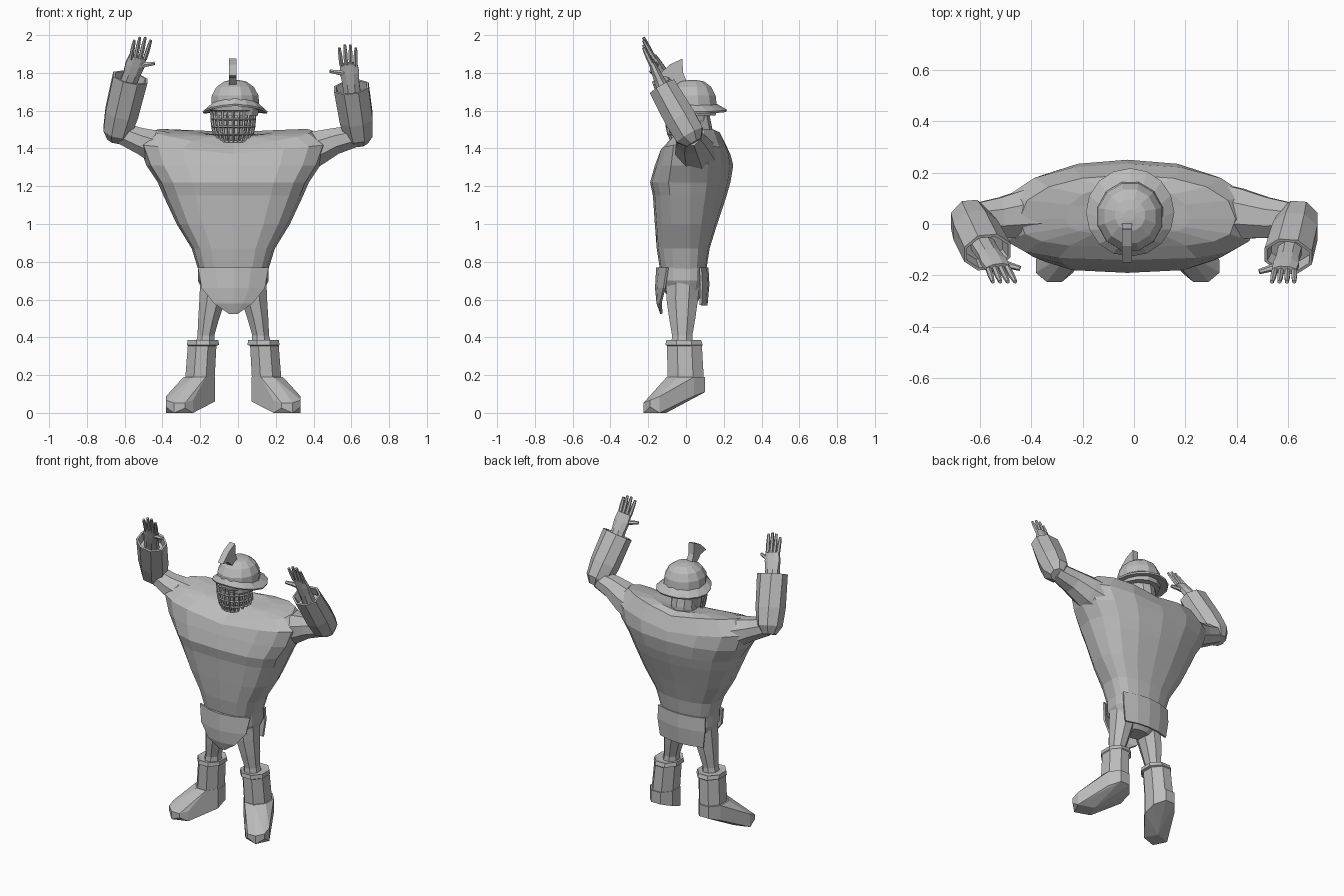
import bpy, bmesh, math
from mathutils import Vector

cube = bpy.data.objects.get("Cube")
if cube:
    bpy.data.objects.remove(cube)

clay = bpy.data.materials.new("plain_grey")
clay.use_nodes = True
GREY = (0.5, 0.5, 0.5, 1)
clay.diffuse_color = GREY
clay.node_tree.nodes["Principled BSDF"].inputs["Base Color"].default_value = GREY

OX = -0.025  # the body stands slightly off the centre line


def finish(name, bm):
    bmesh.ops.recalc_face_normals(bm, faces=bm.faces)
    mesh = bpy.data.meshes.new(name)
    bm.to_mesh(mesh)
    bm.free()
    mesh.materials.append(clay)
    ob = bpy.data.objects.new(name, mesh)
    bpy.context.collection.objects.link(ob)
    return ob


def loft(name, rings, closed=True):
    """Skin a list of point rings; closed rings get end caps."""
    bm = bmesh.new()
    rows = [[bm.verts.new(p) for p in ring] for ring in rings]
    n = len(rows[0])
    for a, b in zip(rows, rows[1:]):
        for i in range(n if closed else n - 1):
            j = (i + 1) % n
            bm.faces.new((a[i], a[j], b[j], b[i]))
    if closed:
        bm.faces.new(rows[0])
        bm.faces.new(rows[-1])
    return finish(name, bm)


def tube(name, axis, stations, sides=8, across=(1, 0, 0)):
    """Stations are (centre, radius across, radius in depth)."""
    d = Vector(axis).normalized()
    u = Vector(across)
    u = (u - d * u.dot(d)).normalized()
    v = d.cross(u)
    rings = []
    for centre, ru, rv in stations:
        ring = []
        for i in range(sides):
            a = math.tau * (i + 0.5) / sides
            ring.append(Vector(centre) + u * ru * math.cos(a) + v * rv * math.sin(a))
        rings.append(ring)
    return loft(name, rings)


def body_ring(z, half, front, back, rise=0.0, tilt=0.0, mid=0.02, sides=16):
    """Ring with a flatter front; the sides may rise and the back tilt up."""
    ring = []
    for i in range(sides):
        a = math.tau * i / sides
        c, s = math.cos(a), math.sin(a)
        e = 0.65 if s < 0 else 0.9
        x = math.copysign(abs(c) ** e, c)
        y = mid + math.copysign(abs(s) ** e, s) * (mid - front if s < 0 else back - mid)
        ring.append((OX + half * x, y, z + rise * abs(x) + tilt * y))
    return ring


# Torso, hips and neck
loft("torso", [body_ring(*r) for r in (
    (0.74, 0.18, -0.135, 0.105), (0.87, 0.22, -0.155, 0.125),
    (1.0, 0.30, -0.165, 0.165), (1.15, 0.37, -0.175, 0.215),
    (1.22, 0.40, -0.19, 0.235), (1.31, 0.46, -0.165, 0.25),
    (1.37, 0.50, -0.14, 0.235, 0.05), (1.42, 0.42, -0.09, 0.19, 0.07, 0.2),
    (1.45, 0.24, -0.04, 0.15, 0.03, 0.2), (1.47, 0.08, 0.0, 0.1))])
loft("hips", [body_ring(*r) for r in (
    (0.77, 0.187, -0.148, 0.115), (0.70, 0.187, -0.145, 0.11),
    (0.62, 0.15, -0.10, 0.08), (0.57, 0.06, -0.06, 0.05))])
tube("neck", (0, 0, 1), [((OX, 0.05, 1.38), 0.10, 0.09), ((OX, 0.06, 1.5), 0.08, 0.08),
                         ((OX, 0.04, 1.6), 0.08, 0.08)], 10)


# Cloth flaps hanging from the belt
def flap(name, rows, bend):
    grid = [[(OX + hw * t / 2, y + bend * (hw * t / 2) ** 2, z) for t in range(-2, 3)]
            for z, hw, y in rows]
    ob = loft(name, grid, closed=False)
    mod = ob.modifiers.new("thickness", "SOLIDIFY")
    mod.thickness = 0.012
    mod.offset = 0


flap("front_flap", ((0.77, 0.185, -0.152), (0.66, 0.165, -0.158),
                    (0.58, 0.10, -0.15), (0.525, 0.02, -0.13)), 1.6)
flap("back_flap", ((0.77, 0.175, 0.113), (0.68, 0.175, 0.118), (0.57, 0.16, 0.108)), -1.2)

# Legs and boots
for side, label in ((1, "left"), (-1, "right")):
    def at(x, y, z):
        return (OX + side * x, y, z)

    tube(label + "_leg", (0, 0, 1), [
        (at(0.095, -0.015, 0.74), 0.085, 0.10), (at(0.11, -0.02, 0.6), 0.075, 0.09),
        (at(0.13, -0.02, 0.5), 0.06, 0.075), (at(0.145, -0.02, 0.41), 0.048, 0.058),
        (at(0.15, -0.02, 0.34), 0.06, 0.065)])
    tube(label + "_boot_shaft", (0, 0, 1), [
        (at(0.18, 0.0, 0.13), 0.085, 0.105), (at(0.165, -0.008, 0.355), 0.082, 0.10),
        (at(0.16, -0.01, 0.36), 0.092, 0.107), (at(0.16, -0.012, 0.385), 0.088, 0.10),
        (at(0.16, -0.012, 0.38), 0.068, 0.078)])
    # Foot: hull around the heel, instep and toe, with a sole sloping to the toe
    bm = bmesh.new()
    for i in range(8):
        a = math.tau * (i + 0.5) / 8
        x, y = 0.18 + 0.09 * math.cos(a), 0.11 * math.sin(a)
        bm.verts.new(at(x, y, 0.075 + 0.35 * y))
        bm.verts.new(at(x, y, 0.19))
        x, y = 0.285 + 0.078 * math.cos(a), -0.165 + 0.065 * math.sin(a)
        bm.verts.new(at(x, y, max(0, 0.03 + 0.2 * (y + 0.2))) if i % 2 else at(x, y, 0.0))
        bm.verts.new(at(x, y, 0.055 + 0.4 * (y + 0.22)))
    hull = bmesh.ops.convex_hull(bm, input=bm.verts)
    loose = [v for v in set(hull["geom_interior"] + hull["geom_unused"])
             if isinstance(v, bmesh.types.BMVert)]
    bmesh.ops.delete(bm, geom=loose, context="VERTS")
    bmesh.ops.dissolve_limit(bm, angle_limit=math.radians(4), verts=bm.verts, edges=bm.edges)
    finish(label + "_foot", bm)

# Raised arms: the two forearms are posed differently
POSES = (
    ("left", 1, (0.64, 0.02, 1.47), (0.60, -0.125, 1.725), (0.585, -0.18, 1.85), (0.58, -0.225, 1.95)),
    ("right", -1, (-0.64, 0.02, 1.49), (-0.57, -0.11, 1.775), (-0.53, -0.17, 1.885), (-0.505, -0.225, 1.99)),
)
for label, side, elbow, cuff, knuckle, tip in POSES:
    elbow, cuff, knuckle, tip = map(Vector, (elbow, cuff, knuckle, tip))
    tube(label + "_upper_arm", (side, 0, 0.2), [
        ((side * 0.32, 0.05, 1.37), 0.12, 0.12), ((side * 0.42, 0.04, 1.40), 0.10, 0.105),
        ((side * 0.52, 0.025, 1.44), 0.075, 0.085), (elbow, 0.06, 0.06)], 8, (0, 0, 1))

    # Forearm sleeve with an open cuff
    axis = cuff - elbow
    tube(label + "_sleeve", axis, [
        (elbow - axis * 0.16, 0.045, 0.045), (elbow, 0.08, 0.085),
        (elbow + axis * 0.35, 0.095, 0.09), (cuff, 0.10, 0.08),
        (cuff, 0.088, 0.068), (cuff - axis * 0.2, 0.08, 0.06)])

    # Hand with four fingers and an inward thumb
    reach = tip - cuff
    palm = knuckle - cuff
    tube(label + "_palm", reach, [
        (cuff - palm * 0.5, 0.05, 0.04), (cuff + palm * 0.2, 0.048, 0.032),
        (cuff + palm * 0.6, 0.055, 0.026), (knuckle, 0.05, 0.018)])
    for i in range(4):
        spread = i - 1.5
        base = knuckle + Vector((spread * 0.025, 0, -0.01))
        end = tip + Vector((spread * 0.029, 0, -0.008 * spread * spread))
        tube(f"{label}_finger_{i + 1}", end - base, [
            (base, 0.012, 0.014), (base.lerp(end, 0.55), 0.012, 0.012), (end, 0.008, 0.008)], 6)
    root = cuff + palm * 0.55
    thumb = Vector((-side * 0.105, -0.03, 0.015))
    tube(label + "_thumb", thumb, [
        (root, 0.022, 0.022), (root + thumb * 0.55, 0.014, 0.014), (root + thumb, 0.01, 0.01)],
        6, (0, 0, 1))

# Head under the helmet
tube("head", (0, 0, 1), [((OX, y, z), r, r) for z, y, r in (
    (1.43, 0.0, 0.05), (1.48, 0.01, 0.085), (1.55, 0.02, 0.10), (1.64, 0.02, 0.105))], 12)

# Helmet crown and the brim flaring to the back
HX = -0.015
tube("helmet_crown", (0, 0, 1), [((HX, y, z), r, r * 1.05) for z, y, r in (
    (1.575, 0.03, 0.125), (1.62, 0.03, 0.132), (1.68, 0.027, 0.128),
    (1.725, 0.03, 0.103), (1.755, 0.035, 0.06), (1.762, 0.035, 0.02))], 12)


def brim_ring(radius, y0, z0):
    ring = []
    for i in range(16):
        a = math.tau * i / 16
        x, y = radius * math.cos(a), radius * math.sin(a)
        lift = 0.03 * max(0, -math.sin(a)) - 0.01 * abs(math.cos(a))
        ring.append((HX + x, y0 + y, z0 + lift))
    return ring


loft("helmet_brim", [brim_ring(0.12, 0.03, 1.645), brim_ring(0.135, 0.03, 1.635),
                     brim_ring(0.172, 0.045, 1.605), brim_ring(0.168, 0.045, 1.595),
                     brim_ring(0.12, 0.03, 1.605)])

# Face grille: a curved mesh of bars
grille = loft("face_grille", [
    [(OX + r * math.sin(a), 0.02 - r * 1.1 * math.cos(a), z)
     for a in (math.radians(15 * k) for k in range(-6, 7))]
    for z, r in ((1.435, 0.085), (1.475, 0.102), (1.515, 0.11), (1.555, 0.114), (1.6, 0.116))],
    closed=False)
wire = grille.modifiers.new("bars", "WIREFRAME")
wire.thickness = 0.014

# Crest: a blade, narrow at the helmet and flared at the top
profile = ((0.01, 1.74), (-0.015, 1.80), (-0.02, 1.875), (-0.085, 1.845),
           (-0.15, 1.785), (-0.09, 1.775), (-0.045, 1.73))
loft("crest", [[(OX + w, y, z) for y, z in profile] for w in (-0.022, 0.018)])
